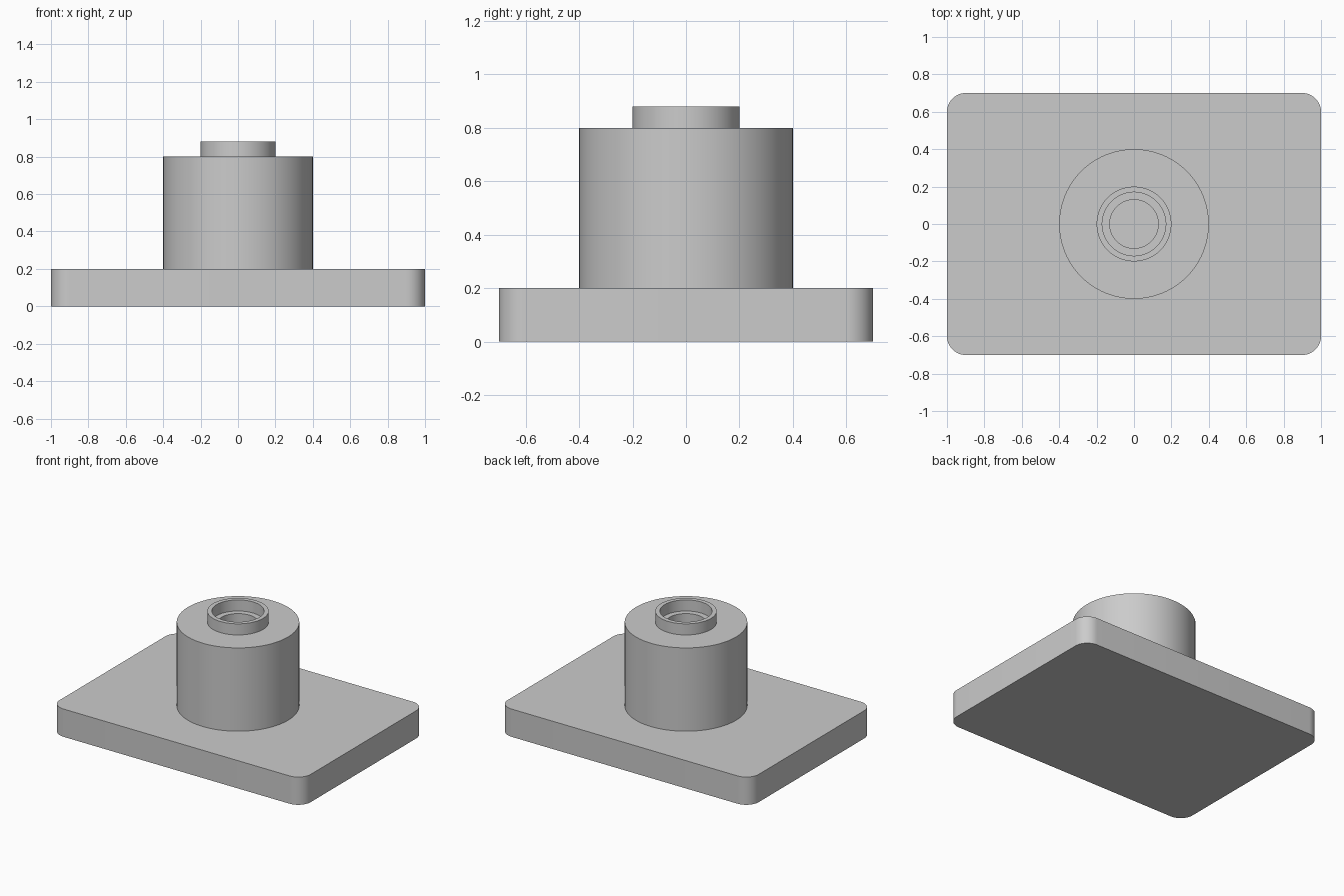
import bpy
import bmesh
import math
from mathutils import Matrix, Vector

cube = bpy.data.objects.get("Cube")
if cube:
    bpy.data.objects.remove(cube, do_unlink=True)

grey = bpy.data.materials.new("light grey")
grey.use_nodes = True
colour = (0.6, 0.6, 0.6, 1)
grey.diffuse_color = colour
grey.node_tree.nodes["Principled BSDF"].inputs["Base Color"].default_value = colour


def finish(name, bm):
    """Turn a bmesh into a smooth-shaded object with sharp edges kept."""
    bmesh.ops.recalc_face_normals(bm, faces=bm.faces)
    mesh = bpy.data.meshes.new(name)
    bm.to_mesh(mesh)
    bm.free()
    mesh.materials.append(grey)
    obj = bpy.data.objects.new(name, mesh)
    bpy.context.collection.objects.link(obj)
    bpy.ops.object.select_all(action="DESELECT")
    obj.select_set(True)
    bpy.context.view_layer.objects.active = obj
    bpy.ops.object.shade_smooth_by_angle(angle=math.radians(30))
    return obj


# Base plate: box with rounded vertical corners
bm = bmesh.new()
bmesh.ops.create_cube(bm, size=1, matrix=Matrix.Translation((0, 0, 0.1)) @ Matrix.Diagonal((2, 1.4, 0.2, 1)))
uprights = [e for e in bm.edges if abs(e.verts[0].co.z - e.verts[1].co.z) > 0.1]
bmesh.ops.bevel(bm, geom=uprights, offset=0.1, segments=12, profile=0.5, affect="EDGES")
finish("base_plate", bm)

# Boss with raised collar, counterbore and blind bore, turned from one profile
profile = [(0.4, 0.2), (0.4, 0.8), (0.2, 0.8), (0.2, 0.88),
           (0.17, 0.88), (0.17, 0.8), (0.13, 0.8), (0.13, 0.2)]
bm = bmesh.new()
points = [bm.verts.new((r, 0, z)) for r, z in profile]
edges = [bm.edges.new(pair) for pair in zip(points, points[1:])]
bmesh.ops.spin(bm, geom=points + edges, cent=Vector(), axis=(0, 0, 1),
               angle=math.tau, steps=96, use_merge=True)
bmesh.ops.remove_doubles(bm, verts=bm.verts, dist=0.0001)
finish("bored_boss", bm)
